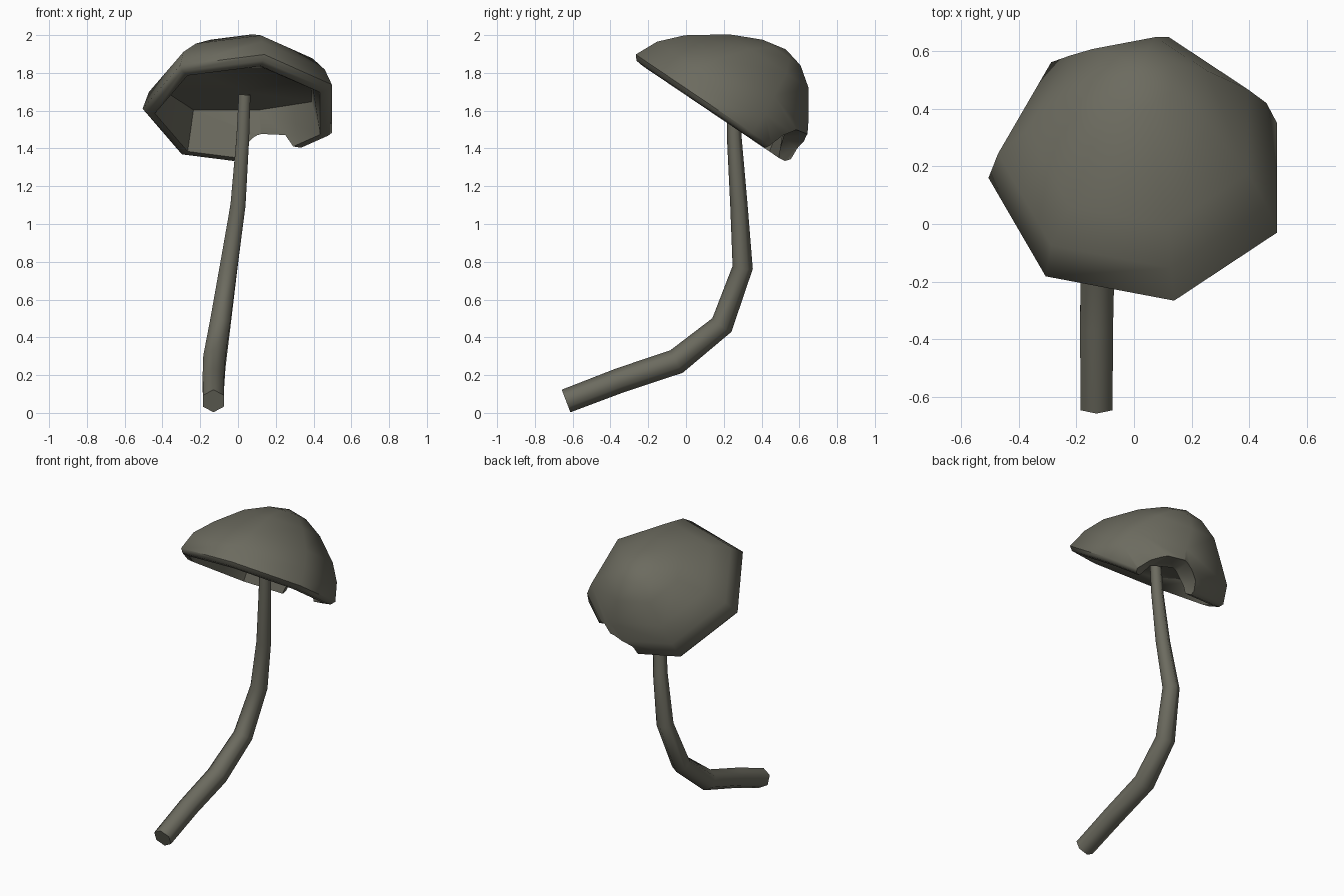
import bpy, bmesh, math
from mathutils import Vector

if "Cube" in bpy.data.objects:
    bpy.data.objects.remove(bpy.data.objects["Cube"])

mat = bpy.data.materials.new("olive grey")
mat.diffuse_color = (0.15, 0.147, 0.115, 1)
mat.use_nodes = True
mat.node_tree.nodes["Principled BSDF"].inputs["Base Color"].default_value = mat.diffuse_color


def activate(ob):
    bpy.ops.object.select_all(action='DESELECT')
    ob.select_set(True)
    bpy.context.view_layer.objects.active = ob


def loft(name, rings, start_tip=None, end_tip=None):
    """Skin a list of equal rings; close the ends with a tip point or a flat face."""
    bm = bmesh.new()
    vr = [[bm.verts.new(p) for p in ring] for ring in rings]
    n = len(vr[0])
    for a, b in zip(vr, vr[1:]):
        for i in range(n):
            j = (i + 1) % n
            bm.faces.new((a[i], a[j], b[j], b[i]))
    for ring, tip in ((vr[0], start_tip), (vr[-1], end_tip)):
        if tip is None:
            bm.faces.new(ring)
        else:
            t = bm.verts.new(tip)
            for i in range(n):
                bm.faces.new((ring[i], ring[(i + 1) % n], t))
    bmesh.ops.recalc_face_normals(bm, faces=bm.faces)
    me = bpy.data.meshes.new(name)
    bm.to_mesh(me)
    bm.free()
    me.materials.append(mat)
    ob = bpy.data.objects.new(name, me)
    bpy.context.collection.objects.link(ob)
    return ob


# Stem: hexagonal tube bending up from the lying foot (centre, radius)
path = [((-0.13, -0.635, 0.063), 0.064), ((-0.13, -0.35, 0.172), 0.066),
        ((-0.125, -0.05, 0.272), 0.068), ((-0.095, 0.19, 0.465), 0.062),
        ((-0.05, 0.30, 0.77), 0.054), ((0.0, 0.28, 1.10), 0.046),
        ((0.025, 0.256, 1.45), 0.039), ((0.035, 0.25, 1.685), 0.036)]
pts = [Vector(p) for p, r in path]
rings = []
for k, (p, r) in enumerate(path):
    d0 = (pts[k] - pts[max(k - 1, 0)]).normalized()
    d1 = (pts[min(k + 1, len(pts) - 1)] - pts[k]).normalized()
    t = (d0 + d1).normalized()
    up = Vector((1, 0, 0)).cross(t).normalized()
    side = t.cross(up)
    rings.append([pts[k] + r * (math.cos(a) * up + math.sin(a) * side)
                  for a in (math.radians(60 * i) for i in range(6))])
stem = loft("stem", rings)
activate(stem)
bpy.ops.object.shade_smooth_by_angle(angle=math.radians(65))

# Cap: seven-sided dome, tilted towards the back
tilt = math.radians(34)
origin = Vector((0.0, 0.16, 1.61))
v_axis = Vector((0, math.cos(tilt), -math.sin(tilt)))
n_axis = Vector((0, math.sin(tilt), math.cos(tilt)))
angles = [math.pi + math.tau * i / 7 for i in range(7)]


def place(u, v, h):
    return origin + Vector((u, 0, 0)) + v * v_axis + h * n_axis


# Underside ceiling: shallow at the front, deeper towards the back
ceiling = []
for a in angles:
    v = min(0.41 * math.sin(a), 0.31)
    ceiling.append(place(0.02 + 0.41 * math.cos(a), v, (v + 0.41) * 0.28))

# Rings: radius, height, sideways shift, backward shift (lip to top)
profile = [(0.46, -0.03, 0.02, 0.0), (0.505, -0.025, 0.02, 0.0),
           (0.527, 0.0, 0.022, 0.0), (0.49, 0.12, 0.018, 0.02),
           (0.405, 0.23, 0.03, 0.04), (0.26, 0.365, 0.018, 0.09),
           (0.125, 0.44, 0.02, 0.12)]
rings = [ceiling] + [[place(u + r * math.cos(a), v + r * math.sin(a), h)
                      for a in angles] for r, h, u, v in profile]
cap = loft("cap", rings, place(0.02, 0.0, 0.115), place(0.02, 0.13, 0.467))

# Bite taken out of the back rim
bpy.ops.mesh.primitive_ico_sphere_add(subdivisions=2, radius=1,
                                      location=(0.21, 0.58, 1.30))
bite = bpy.context.object
bite.name = "bite_cutter"
bite.scale = (0.255, 0.25, 0.2)
bite.hide_render = True
bite.data.materials.append(mat)
mod = cap.modifiers.new("bite", 'BOOLEAN')
mod.operation = 'DIFFERENCE'
mod.solver = 'EXACT'
mod.object = bite
activate(cap)
bpy.ops.object.modifier_apply(modifier=mod.name)
bpy.data.objects.remove(bite)
bpy.ops.object.shade_smooth_by_angle(angle=math.radians(55))
